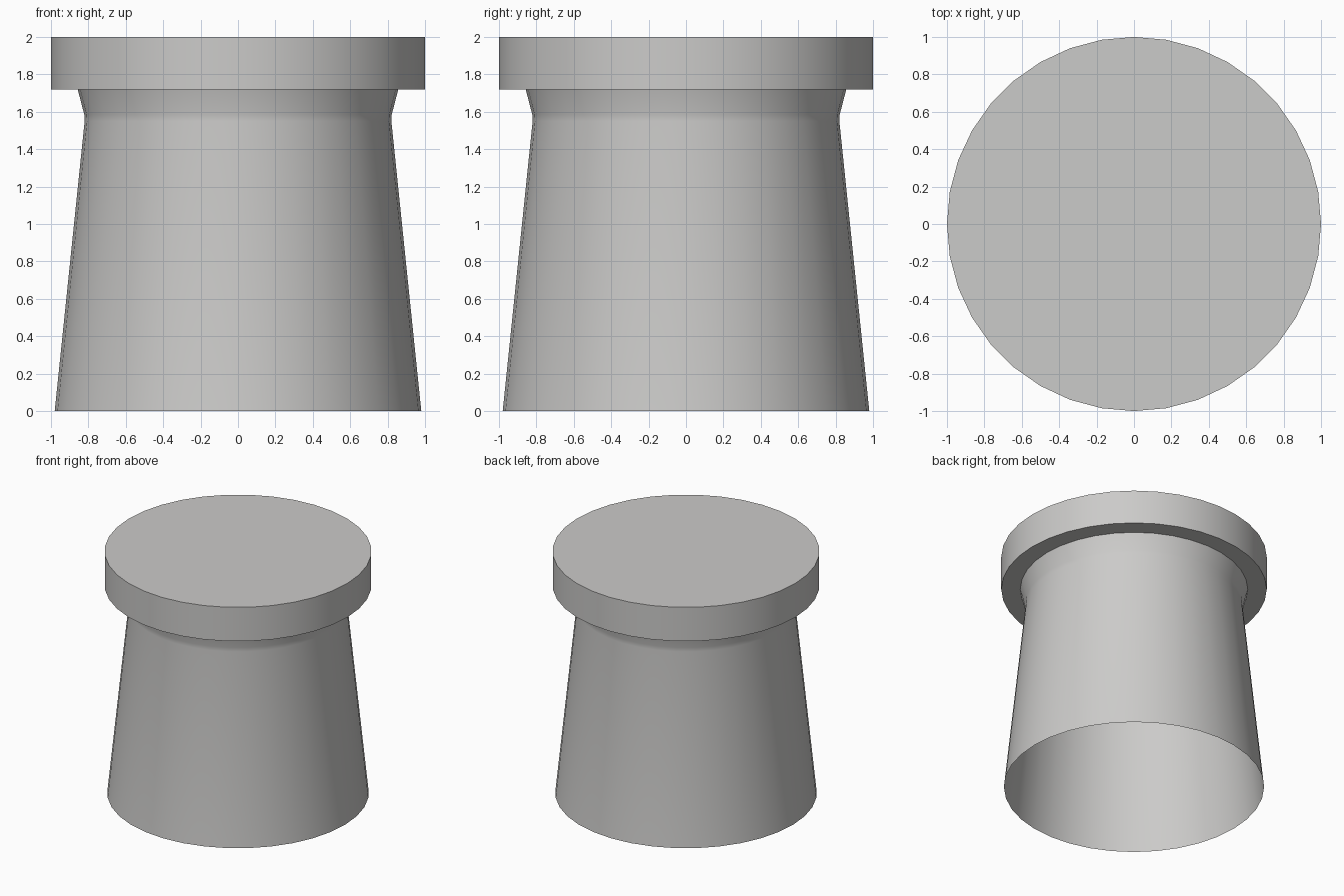
import bpy, bmesh, math

if "Cube" in bpy.data.objects:
    bpy.data.objects.remove(bpy.data.objects["Cube"])

SIDES = 36

grey = bpy.data.materials.new("light_grey")
grey.diffuse_color = (0.6, 0.595, 0.585, 1)
grey.use_nodes = True
grey.node_tree.nodes["Principled BSDF"].inputs["Base Color"].default_value = grey.diffuse_color


def lathe(name, profile, cap_top=False):
    """Revolve (radius, z) points, listed bottom to top, around the z axis."""
    bm = bmesh.new()
    rings = []
    for r, z in profile:
        rings.append([bm.verts.new((r * math.cos(2 * math.pi * i / SIDES),
                                    r * math.sin(2 * math.pi * i / SIDES), z))
                      for i in range(SIDES)])
    for low, high in zip(rings, rings[1:]):
        for i in range(SIDES):
            j = (i + 1) % SIDES
            bm.faces.new((low[i], low[j], high[j], high[i]))
    if cap_top:
        bm.faces.new(rings[-1])
    mesh = bpy.data.meshes.new(name)
    bm.to_mesh(mesh)
    bm.free()
    mesh.materials.append(grey)
    obj = bpy.data.objects.new(name, mesh)
    bpy.context.collection.objects.link(obj)
    bpy.ops.object.select_all(action='DESELECT')
    obj.select_set(True)
    bpy.context.view_layer.objects.active = obj
    bpy.ops.object.shade_smooth_by_angle(angle=math.radians(30))
    return obj


# Hollow tapered body, open at the bottom, flaring at the neck
lathe("tapered_body", [(0.98, 0), (0.82, 1.55), (0.822, 1.585), (0.857, 1.72)])

# Flat lid with an overhanging rim
lathe("lid", [(0.857, 1.72), (1, 1.72), (1, 2)], cap_top=True)
